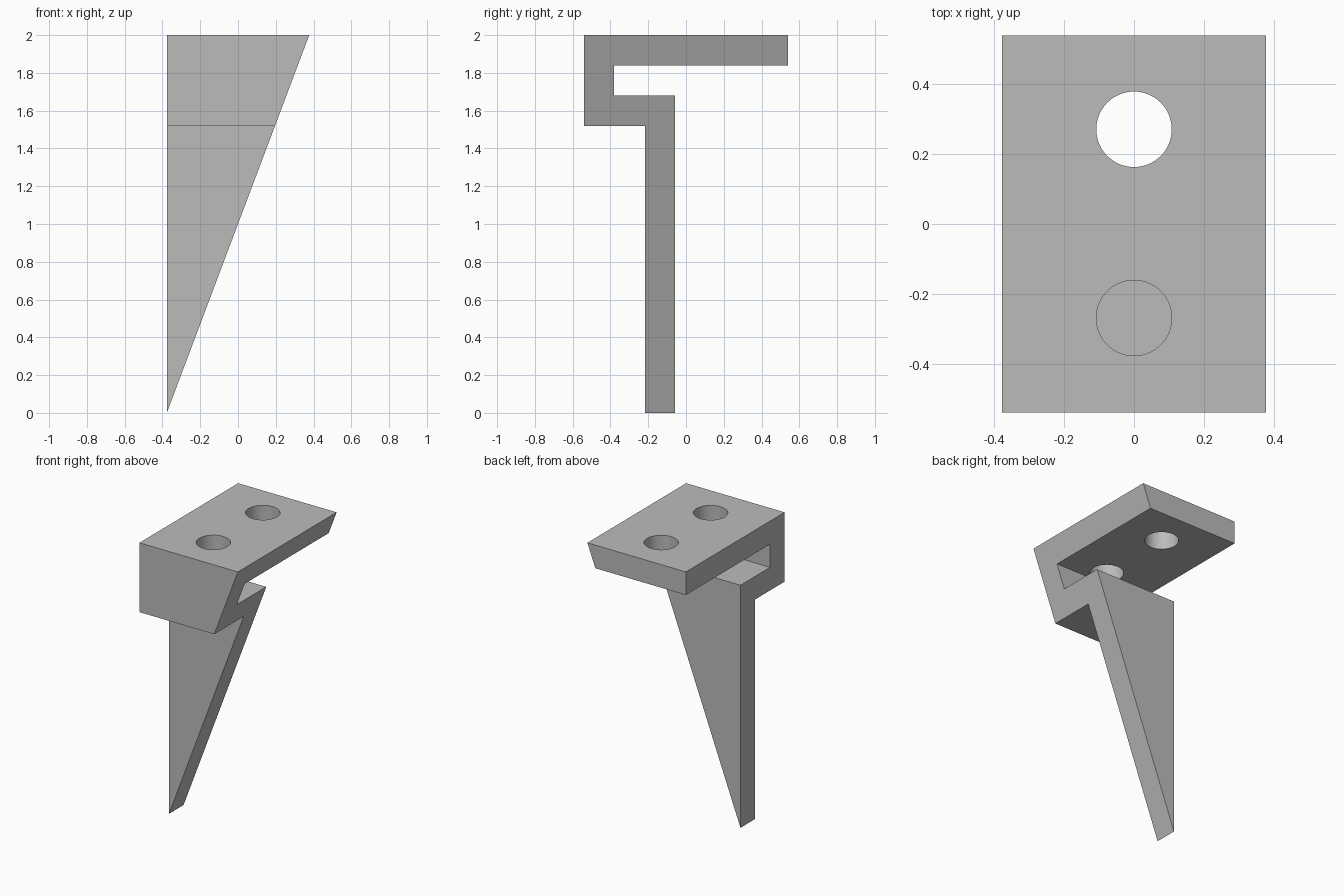
import bpy
import bmesh

cube = bpy.data.objects.get("Cube")
if cube:
    bpy.data.objects.remove(cube, do_unlink=True)

HALF_W = 0.377
HEIGHT = 2.0

grey = bpy.data.materials.new("plain grey")
grey.use_nodes = True
colour = (0.5, 0.5, 0.5, 1)
grey.diffuse_color = colour
grey.node_tree.nodes["Principled BSDF"].inputs["Base Color"].default_value = colour

# Side outline of the bent bracket as (y, z)
outline = [(-0.54, 2), (-0.54, 1.52), (-0.217, 1.52), (-0.217, 0), (-0.057, 0),
           (-0.057, 1.68), (-0.38, 1.68), (-0.38, 1.84), (0.54, 1.84), (0.54, 2)]

bm = bmesh.new()
side = bm.faces.new([bm.verts.new((-HALF_W, y, z)) for y, z in outline])
extruded = bmesh.ops.extrude_face_region(bm, geom=[side])["geom"]
# The other side slopes from full width at the top to nothing at the tip
for v in extruded:
    if isinstance(v, bmesh.types.BMVert):
        v.co.x += 2 * HALF_W * v.co.z / HEIGHT
bmesh.ops.remove_doubles(bm, verts=bm.verts, dist=0.0001)
bmesh.ops.recalc_face_normals(bm, faces=bm.faces)
mesh = bpy.data.meshes.new("bracket")
bm.to_mesh(mesh)
bm.free()
mesh.materials.append(grey)
bracket = bpy.data.objects.new("bracket", mesh)
bpy.context.collection.objects.link(bracket)

# Two screw holes through the top plate only
for name, y in (("front_hole_cutter", -0.269), ("back_hole_cutter", 0.271)):
    bpy.ops.mesh.primitive_cylinder_add(vertices=64, radius=0.108, depth=0.4,
                                        location=(0, y, HEIGHT - 0.04))
    cutter = bpy.context.object
    cutter.name = name
    cutter.data.materials.append(grey)
    cutter.hide_render = True
    cutter.hide_viewport = True
    cut = bracket.modifiers.new(name, "BOOLEAN")
    cut.operation = "DIFFERENCE"
    cut.solver = "EXACT"
    cut.object = cutter

# Apply the holes, then smooth only their round walls
bpy.ops.object.select_all(action="DESELECT")
bpy.context.view_layer.objects.active = bracket
bracket.select_set(True)
for modifier in list(bracket.modifiers):
    cutter = modifier.object
    bpy.ops.object.modifier_apply(modifier=modifier.name)
    bpy.data.objects.remove(cutter, do_unlink=True)
bpy.ops.object.shade_smooth_by_angle()
